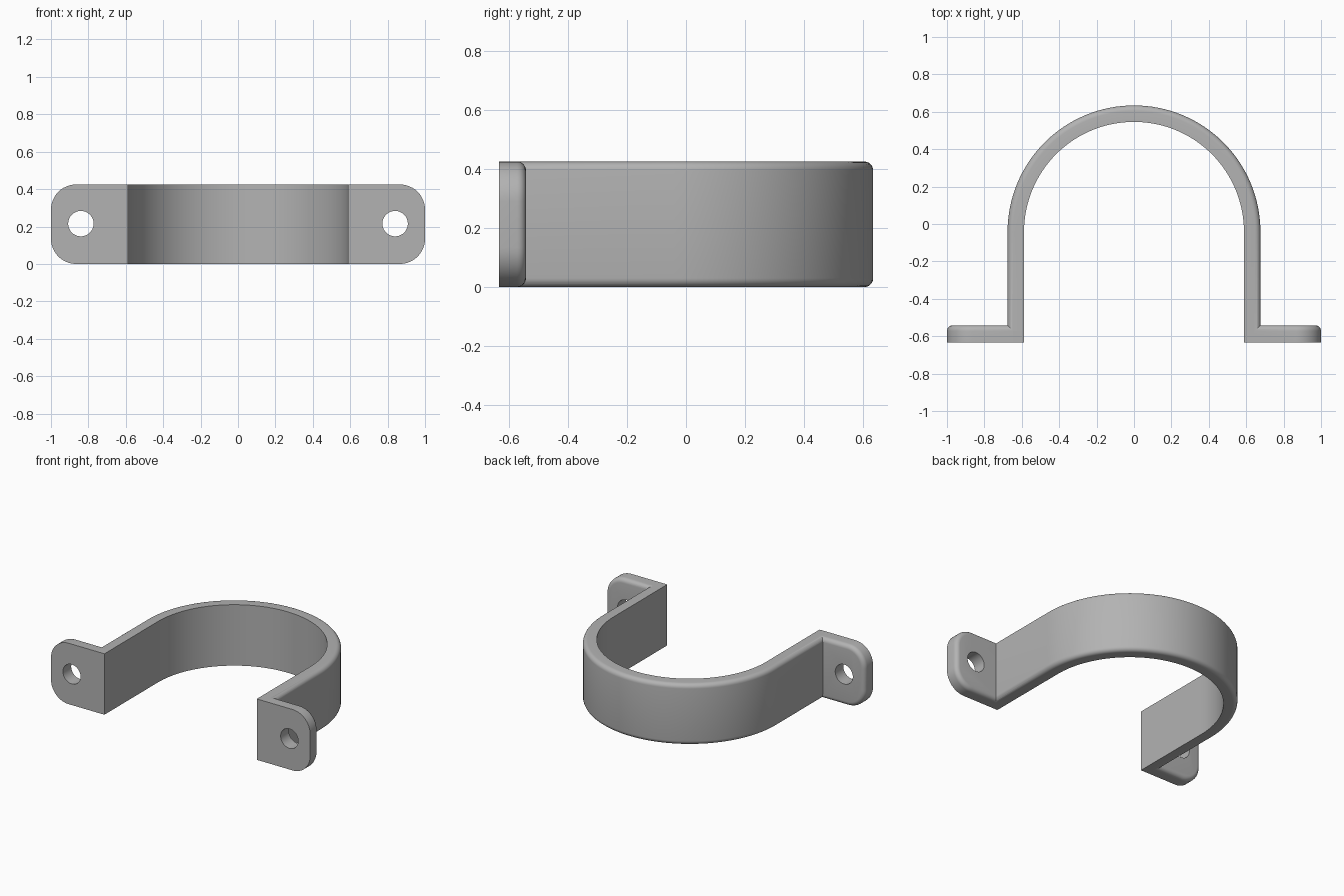
import bpy, bmesh
from math import sin, cos, pi

HEIGHT, R_IN, R_OUT, ARC_Y = 0.425, 0.588, 0.676, -0.042
FRONT, TAB_BACK, FILLET = -0.633, -0.542, 0.03

if "Cube" in bpy.data.objects:
    bpy.data.objects.remove(bpy.data.objects["Cube"])

steel = bpy.data.materials.new("grey steel")
steel.use_nodes = True
GREY = (0.45, 0.45, 0.45, 1)
steel.diffuse_color = GREY
steel.node_tree.nodes["Principled BSDF"].inputs["Base Color"].default_value = GREY


def arc(cx, cy, r, start, end, steps):
    return [(cx + r * cos(start + (end - start) * i / steps),
             cy + r * sin(start + (end - start) * i / steps)) for i in range(steps + 1)]


def make_object(name, bm):
    bmesh.ops.recalc_face_normals(bm, faces=bm.faces[:])
    mesh = bpy.data.meshes.new(name)
    bm.to_mesh(mesh)
    bm.free()
    mesh.materials.append(steel)
    obj = bpy.data.objects.new(name, mesh)
    bpy.context.collection.objects.link(obj)
    return obj


def boolean(target, tool, operation):
    mod = target.modifiers.new(operation.title(), 'BOOLEAN')
    mod.object, mod.operation, mod.solver = tool, operation, 'EXACT'
    bpy.context.view_layer.objects.active = target
    bpy.ops.object.modifier_apply(modifier=mod.name)
    bpy.data.objects.remove(tool)


def make_band():
    # Cross-section (radius, z) with rounded outer edges, swept along a U path
    section = [(R_IN, 0)]
    section += arc(R_OUT - FILLET, FILLET, FILLET, -pi / 2, 0, 6)
    section += arc(R_OUT - FILLET, HEIGHT - FILLET, FILLET, 0, pi / 2, 6)
    section.append((R_IN, HEIGHT))
    path = [(1, 0, FRONT)]
    path += [(x, y, ARC_Y) for x, y in arc(0, 0, 1, 0, pi, 64)]
    path.append((-1, 0, FRONT))
    bm = bmesh.new()
    rings = [[bm.verts.new((dx * r, y + dy * r, z)) for r, z in section]
             for dx, dy, y in path]
    n = len(section)
    for a, b in zip(rings, rings[1:]):
        for i in range(n):
            j = (i + 1) % n
            bm.faces.new((a[i], a[j], b[j], b[i]))
    bm.faces.new(rings[0])
    bm.faces.new(rings[-1])
    return make_object("clamp_band", bm)


def make_tab(side):
    # Plate with rounded outer corners and a filleted back rim
    r = 0.135
    outline = [(R_IN, 0)] + arc(1 - r, r, r, -pi / 2, 0, 12)
    outline += arc(1 - r, HEIGHT - r, r, 0, pi / 2, 12) + [(R_IN, HEIGHT)]
    bm = bmesh.new()
    face = bm.faces.new([bm.verts.new((side * x, FRONT, z)) for x, z in outline])
    new = bmesh.ops.extrude_face_region(bm, geom=[face], use_keep_orig=True)["geom"]
    for v in new:
        if isinstance(v, bmesh.types.BMVert):
            v.co.y = TAB_BACK
    rim = [e for e in bm.edges if all(abs(v.co.y - TAB_BACK) < 1e-4 for v in e.verts)]
    bmesh.ops.bevel(bm, geom=rim, offset=FILLET, segments=6, profile=0.5, affect='EDGES')
    tab = make_object("mounting_tab", bm)

    # Screw hole
    bpy.ops.mesh.primitive_cylinder_add(vertices=48, radius=0.068, depth=0.4,
                                        location=(side * 0.84, -0.59, HEIGHT / 2 + 0.003),
                                        rotation=(pi / 2, 0, 0))
    drill = bpy.context.object
    drill.data.materials.append(steel)
    boolean(tab, drill, 'DIFFERENCE')
    return tab


# One-piece strap: band joined with both tabs
strap = make_band()
strap.name = "pipe_strap"
for side in (1, -1):
    boolean(strap, make_tab(side), 'UNION')

bpy.ops.object.select_all(action='DESELECT')
strap.select_set(True)
bpy.context.view_layer.objects.active = strap
bpy.ops.object.shade_smooth_by_angle(angle=pi / 6)
